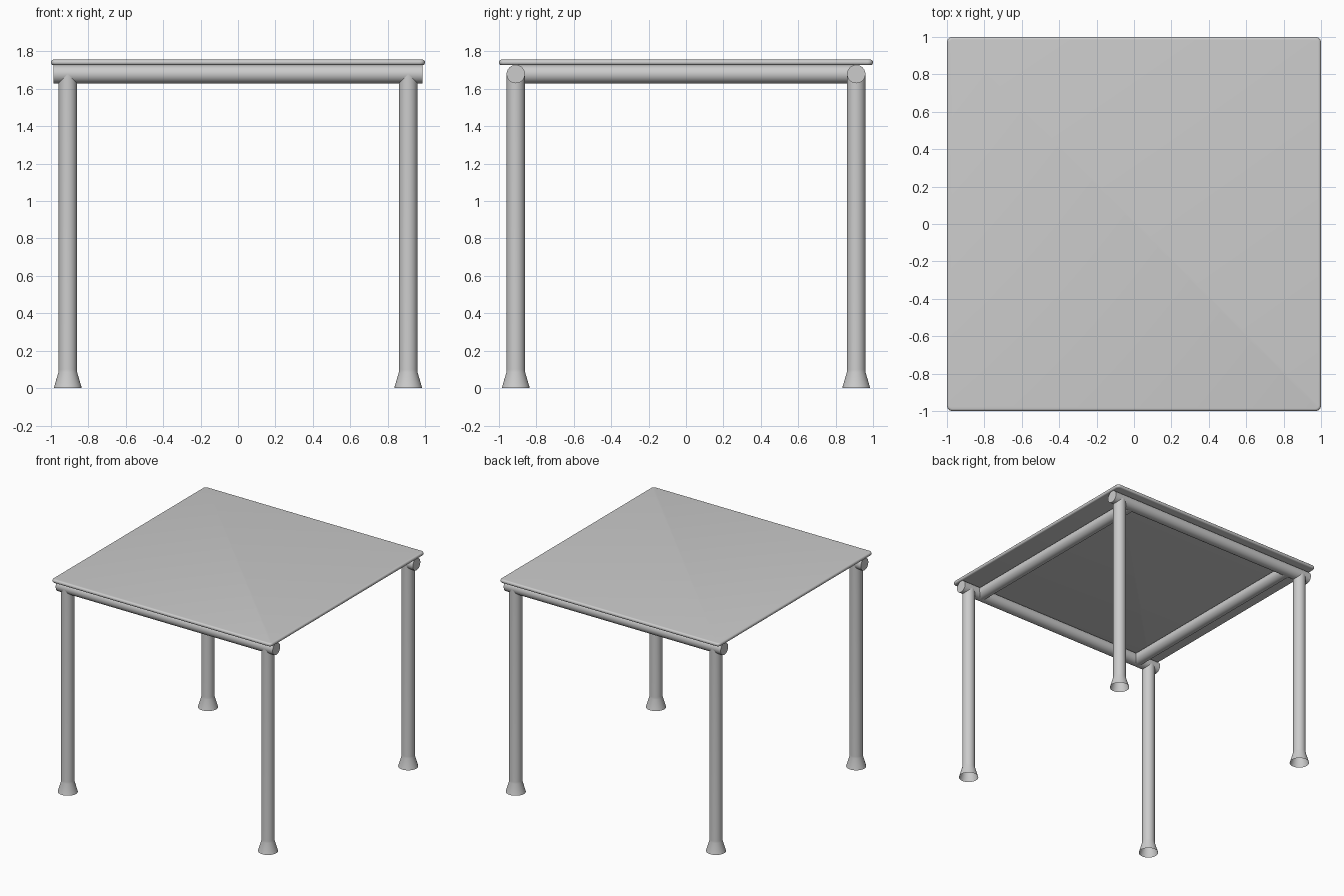
import bpy, bmesh, math
from mathutils import Matrix

if "Cube" in bpy.data.objects:
    bpy.data.objects.remove(bpy.data.objects["Cube"])

R = 0.049        # tube radius
LEG = 0.91       # leg offset from the centre
RAIL_Z = 1.679   # rail centre height
SEG = 48


def finish(bm, name, angle=30):
    bmesh.ops.recalc_face_normals(bm, faces=bm.faces)
    mesh = bpy.data.meshes.new(name)
    bm.to_mesh(mesh)
    bm.free()
    ob = bpy.data.objects.new(name, mesh)
    bpy.context.collection.objects.link(ob)
    bpy.ops.object.select_all(action='DESELECT')
    ob.select_set(True)
    bpy.context.view_layer.objects.active = ob
    bpy.ops.object.shade_smooth_by_angle(angle=math.radians(angle))
    return ob


def rail(name, length, loc, axis):
    bm = bmesh.new()
    rot = Matrix.Rotation(math.pi / 2, 4, 'Y' if axis == 'X' else 'X')
    bmesh.ops.create_cone(bm, cap_ends=True, segments=SEG, radius1=R, radius2=R,
                          depth=length, matrix=Matrix.Translation(loc) @ rot)
    return finish(bm, name)


def leg(name, x, y):
    # lathed tube with a flared foot, open at the floor
    bm = bmesh.new()
    profile = [(0.075, 0), (0.05, 0.085), (R, 0.1), (R, RAIL_Z)]
    rings = [[bm.verts.new((x + r * math.cos(2 * math.pi * i / SEG),
                            y + r * math.sin(2 * math.pi * i / SEG), z))
              for i in range(SEG)] for r, z in profile]
    for low, high in zip(rings, rings[1:]):
        for i in range(SEG):
            j = (i + 1) % SEG
            bm.faces.new((low[i], low[j], high[j], high[i]))
    return finish(bm, name)


# Table top: slab with rounded corners and a bullnose edge
bm = bmesh.new()
bmesh.ops.create_cube(bm, size=1, matrix=Matrix.Translation((0, 0, 1.7415))
                      @ Matrix.Diagonal((2, 2, 0.029, 1)))
upright = [e for e in bm.edges if abs(e.verts[0].co.z - e.verts[1].co.z) > 0.01]
bmesh.ops.bevel(bm, geom=upright, offset=0.03, segments=6, profile=0.5, affect='EDGES')
rim = [e for e in bm.edges if abs(e.verts[0].co.z - e.verts[1].co.z) < 0.001]
bmesh.ops.bevel(bm, geom=rim, offset=0.0135, segments=5, profile=0.5, affect='EDGES')
finish(bm, "table_top", 40)

# Legs at the four corners
for fy, sy in (("front", -1), ("back", 1)):
    for fx, sx in (("left", -1), ("right", 1)):
        leg(f"{fy}_{fx}_leg", sx * LEG, sy * LEG)

# Long rails over the legs, and cross rails set inside them
for side, s in (("front", -1), ("back", 1)):
    rail(f"{side}_rail", 1.972, (0, s * LEG, RAIL_Z), 'X')
for side, s in (("left", -1), ("right", 1)):
    rail(f"{side}_cross_rail", 2 * LEG, (s * 0.79, 0, RAIL_Z), 'Y')
